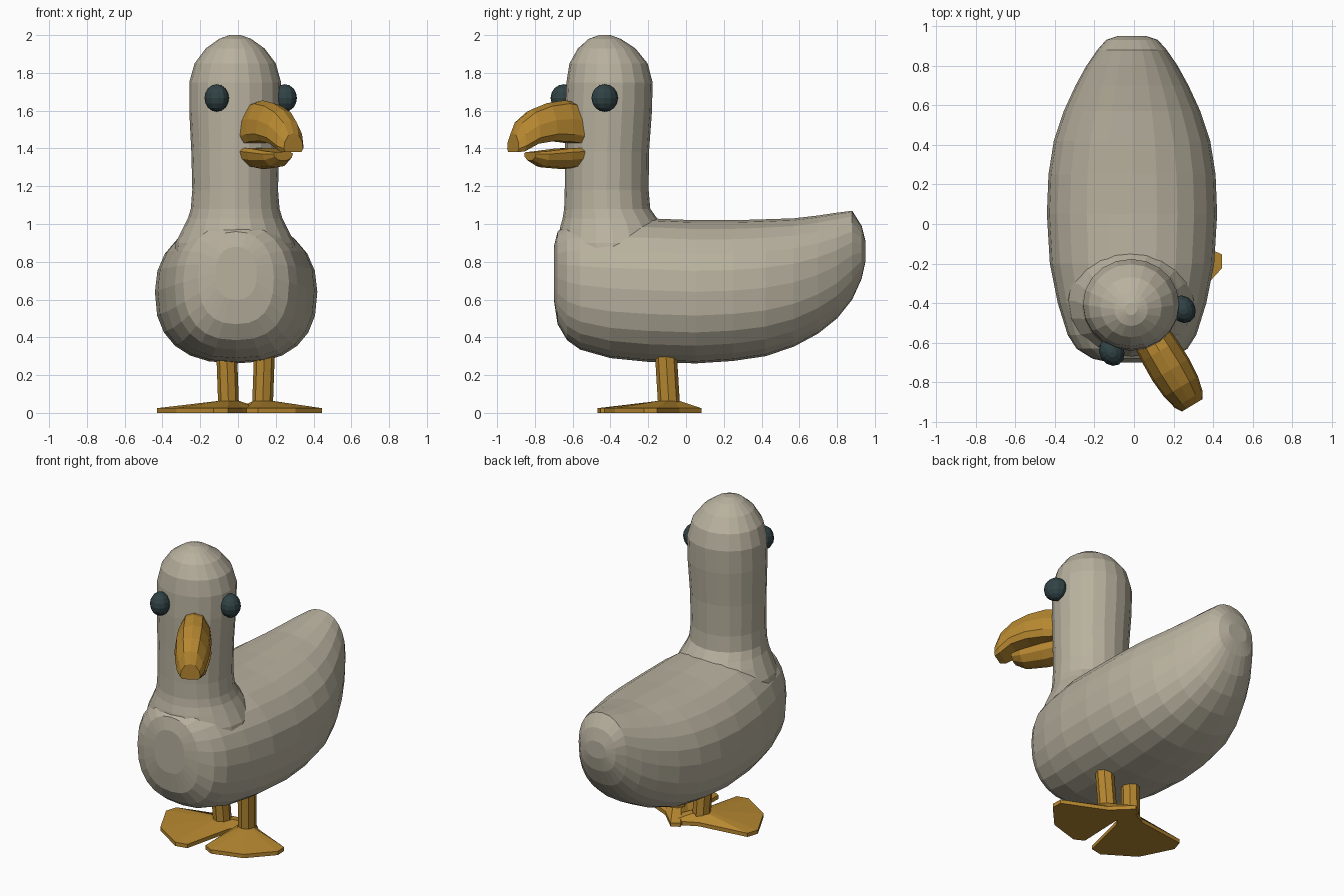
import bpy, bmesh, math
from mathutils import Vector

if "Cube" in bpy.data.objects:
    bpy.data.objects.remove(bpy.data.objects["Cube"])


def material(name, rgb):
    m = bpy.data.materials.new(name)
    m.diffuse_color = (*rgb, 1)
    m.use_nodes = True
    m.node_tree.nodes["Principled BSDF"].inputs["Base Color"].default_value = m.diffuse_color
    return m


FEATHER = material("warm grey feathers", (0.48, 0.44, 0.345))
ORANGE = material("ochre bill and feet", (0.47, 0.245, 0.03))
DARK = material("dark teal eyes", (0.03, 0.055, 0.06))


def loft(name, rings, mat, loc=(0, 0, 0), yaw=0):
    """Skin a list of equal-length point rings and cap both ends."""
    bm = bmesh.new()
    vs = [[bm.verts.new(p) for p in r] for r in rings]
    n = len(vs[0])
    for a, b in zip(vs, vs[1:]):
        for i in range(n):
            j = (i + 1) % n
            bm.faces.new((a[i], a[j], b[j], b[i]))
    bm.faces.new(vs[0])
    bm.faces.new(vs[-1])
    bmesh.ops.recalc_face_normals(bm, faces=bm.faces)
    me = bpy.data.meshes.new(name)
    bm.to_mesh(me)
    bm.free()
    me.materials.append(mat)
    ob = bpy.data.objects.new(name, me)
    ob.location = loc
    ob.rotation_euler.z = math.radians(yaw)
    bpy.context.collection.objects.link(ob)
    return ob


def oval(n, rx, ry, p_up=2.0, p_low=2.0):
    """Rounded outline points; exponents shape the upper and lower half."""
    out = []
    for i in range(n):
        t = 2 * math.pi * i / n
        c, s = math.cos(t), math.sin(t)
        e = 2 / (p_up if s > 0 else p_low)
        out.append((rx * math.copysign(abs(c) ** e, c),
                    ry * math.copysign(abs(s) ** e, s)))
    return out


# Body: sections along y as (y, half width, bottom, top)
body_sections = [
    (-0.70, 0.11, 0.60, 0.88), (-0.68, 0.20, 0.47, 0.96), (-0.63, 0.28, 0.385, 1.0),
    (-0.56, 0.325, 0.335, 1.02), (-0.40, 0.375, 0.29, 1.03), (-0.20, 0.415, 0.27, 1.03),
    (0.05, 0.43, 0.262, 1.02), (0.25, 0.422, 0.275, 1.02), (0.42, 0.395, 0.30, 1.025),
    (0.57, 0.345, 0.35, 1.03), (0.70, 0.285, 0.42, 1.045), (0.80, 0.23, 0.50, 1.06),
    (0.88, 0.175, 0.60, 1.07), (0.93, 0.13, 0.71, 0.99), (0.95, 0.07, 0.80, 0.91)]
body = loft("body", [
    [(x - 0.01, y, (b + t) / 2 + z) for x, z in oval(24, w, (t - b) / 2, 2.2, 2.45)]
    for y, w, b, t in body_sections], FEATHER)

# Neck and head: sections along z as (z, centre y, half width, half depth)
neck_sections = [
    (0.70, -0.40, 0.34, 0.27), (0.90, -0.385, 0.315, 0.295), (0.98, -0.392, 0.275, 0.275),
    (1.03, -0.403, 0.25, 0.25), (1.08, -0.417, 0.235, 0.228), (1.18, -0.42, 0.227, 0.222),
    (1.38, -0.418, 0.232, 0.222), (1.60, -0.41, 0.243, 0.23), (1.75, -0.405, 0.243, 0.228),
    (1.85, -0.41, 0.215, 0.207), (1.93, -0.42, 0.155, 0.152), (1.98, -0.43, 0.085, 0.085),
    (2.0, -0.43, 0.03, 0.03)]
neck = loft("neck_and_head", [
    [(x - 0.015, cy + y, z) for x, y in oval(20, rx, ry)]
    for z, cy, rx, ry in neck_sections], FEATHER)

# Join neck and body into one skin
union = body.modifiers.new("union", 'BOOLEAN')
union.operation, union.solver, union.object = 'UNION', 'EXACT', neck
bpy.context.view_layer.objects.active = body
bpy.ops.object.modifier_apply(modifier=union.name)
bpy.data.objects.remove(neck)

# Bill: sections going forward as (distance, half width, bottom, top), on the turned head
HEAD, TURN = (-0.01, -0.41, 0), 31
half = [(0.8, 0), (1, 0.18), (0.9, 0.55), (0.5, 0.92)]
upper_shape = half + [(0, 1)] + [(-x, z) for x, z in reversed(half)]
lower_shape = [(x, 1 - z) for x, z in upper_shape]


def bill(name, shape, sections):
    loft(name, [[(x * w, -f, b + z * (t - b)) for x, z in shape]
                for f, w, b, t in sections], ORANGE, HEAD, TURN)


bill("upper_bill", upper_shape, [
    (0.15, 0.095, 1.42, 1.635), (0.27, 0.105, 1.435, 1.655), (0.38, 0.108, 1.44, 1.64),
    (0.48, 0.10, 1.425, 1.605), (0.555, 0.082, 1.385, 1.55), (0.59, 0.06, 1.38, 1.48)])
bill("lower_bill", lower_shape, [
    (0.15, 0.10, 1.305, 1.405), (0.28, 0.10, 1.29, 1.40), (0.42, 0.088, 1.30, 1.385),
    (0.485, 0.06, 1.335, 1.38)])

# Eyes
for side, name in ((-1, "left_eye"), (1, "right_eye")):
    bpy.ops.mesh.primitive_uv_sphere_add(segments=12, ring_count=8, radius=0.073)
    eye = bpy.context.object
    eye.name = name
    a = math.radians(TURN)
    x, y = side * 0.21, -0.15
    eye.location = Vector((HEAD[0] + x * math.cos(a) - y * math.sin(a),
                           HEAD[1] + x * math.sin(a) + y * math.cos(a), 1.667))
    eye.rotation_euler.z = a
    eye.scale.x = 0.85
    eye.data.materials.append(DARK)

# Legs and webbed feet
web = [(0.03, 0.20), (0.07, 0.03), (0.235, -0.215), (0.2, -0.275)]
ankle = [(0.025, 0.06), (0.058, 0.0), (0.05, -0.04), (0.03, -0.06)]


def mirrored(pts, front):
    return pts + [(0, front)] + [(-x, y) for x, y in reversed(pts)]


for name, x, yaw, size, lean in (("left", -0.05, -48, 1.12, -0.01), ("right", 0.13, 32, 1.0, 0.01)):
    loft(name + "_leg", [[(px + dx, py + dy, z) for px, py in oval(8, 0.055, 0.058)]
                         for z, dx, dy in ((0.04, 0, 0.005), (0.32, lean, -0.012))],
         ORANGE, (x, -0.095, 0))
    sole = [(px * size, py * (size if py < 0 else 0.95)) for px, py in mirrored(web, -0.33)]
    top = mirrored(ankle, -0.065)
    loft(name + "_foot", [[(px, py, 0) for px, py in sole],
                          [(px, py, 0.025) for px, py in sole],
                          [(px, py, 0.062) for px, py in top]],
         ORANGE, (x, -0.095, 0), yaw)
